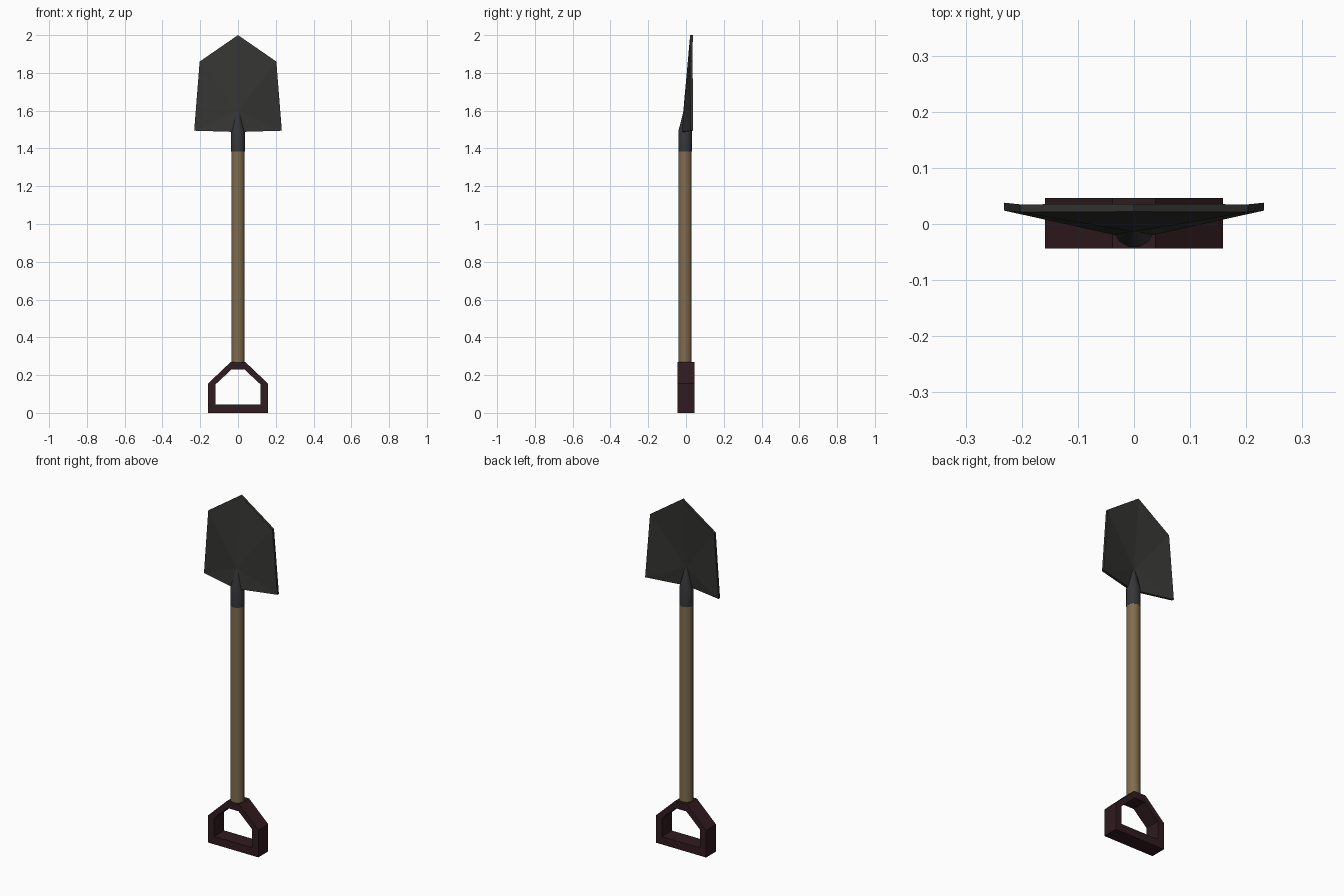
import bpy, bmesh
from math import cos, sin, tau, radians
from mathutils import Vector

if "Cube" in bpy.data.objects:
    bpy.data.objects.remove(bpy.data.objects["Cube"])


def material(name, rgb):
    m = bpy.data.materials.new(name)
    m.diffuse_color = (*rgb, 1)
    m.use_nodes = True
    m.node_tree.nodes["Principled BSDF"].inputs["Base Color"].default_value = m.diffuse_color
    return m


def finish(bm, name, mat, smooth=False):
    bmesh.ops.recalc_face_normals(bm, faces=bm.faces[:])
    mesh = bpy.data.meshes.new(name)
    bm.to_mesh(mesh)
    bm.free()
    mesh.materials.append(mat)
    ob = bpy.data.objects.new(name, mesh)
    bpy.context.collection.objects.link(ob)
    if smooth:
        bpy.ops.object.select_all(action='DESELECT')
        ob.select_set(True)
        bpy.context.view_layer.objects.active = ob
        bpy.ops.object.shade_smooth_by_angle(angle=radians(35))
    return ob


def tube(name, rings, mat, sides=12):
    """Capped round bar through rings of (z, y centre, radius)."""
    bm = bmesh.new()
    loops = [[bm.verts.new((r * cos(tau * (i + .5) / sides), y + r * sin(tau * (i + .5) / sides), z))
              for i in range(sides)] for z, y, r in rings]
    for a, b in zip(loops, loops[1:]):
        for i in range(sides):
            j = (i + 1) % sides
            bm.faces.new((a[i], a[j], b[j], b[i]))
    bm.faces.new(loops[0])
    bm.faces.new(loops[-1])
    return finish(bm, name, mat, True)


def extrude_back(bm, depth):
    ret = bmesh.ops.extrude_face_region(bm, geom=bm.faces[:], use_keep_orig=True)
    verts = [g for g in ret['geom'] if isinstance(g, bmesh.types.BMVert)]
    bmesh.ops.translate(bm, verts=verts, vec=Vector((0, depth, 0)))


wood = material("wood", (0.22, 0.15, 0.075))
iron = material("iron", (0.035, 0.035, 0.033))
steel = material("steel", (0.037, 0.037, 0.042))
maroon = material("maroon", (0.03, 0.011, 0.014))

# D-shaped grip: hexagonal frame
outer = [(0.159, 0), (0.159, 0.155), (0.038, 0.27)]
inner = [(0.12, 0.045), (0.12, 0.15), (0.034, 0.23)]
bm = bmesh.new()
rings = []
for half in (outer, inner):
    pts = half + [(-x, z) for x, z in reversed(half)]
    rings.append([bm.verts.new((x, -0.044, z)) for x, z in pts])
o, n = rings
for i in range(6):
    j = (i + 1) % 6
    bm.faces.new((o[i], o[j], n[j], n[i]))
extrude_back(bm, 0.09)
finish(bm, "grip", maroon)

# Shaft and the socket that tapers into the blade
tube("shaft", [(0.25, -0.005, 0.036), (1.385, -0.005, 0.036)], wood)
tube("socket", [(1.385, -0.005, 0.037), (1.49, -0.005, 0.037), (1.6, -0.005, 0.008)], steel)

# Blade: sheet creased along the middle, bowed towards the front
bm = bmesh.new()
tip = bm.verts.new((0, 0.022, 2.0))
mid = bm.verts.new((0, -0.014, 1.6))
base = bm.verts.new((0, -0.027, 1.487))
for s in (1, -1):
    upper = bm.verts.new((s * 0.203, 0.021, 1.86))
    lower = bm.verts.new((s * 0.232, 0.024, 1.494))
    for f in ((tip, mid, upper), (mid, lower, upper), (mid, base, lower)):
        bm.faces.new(f if s > 0 else f[::-1])
extrude_back(bm, 0.014)
finish(bm, "blade", iron)
